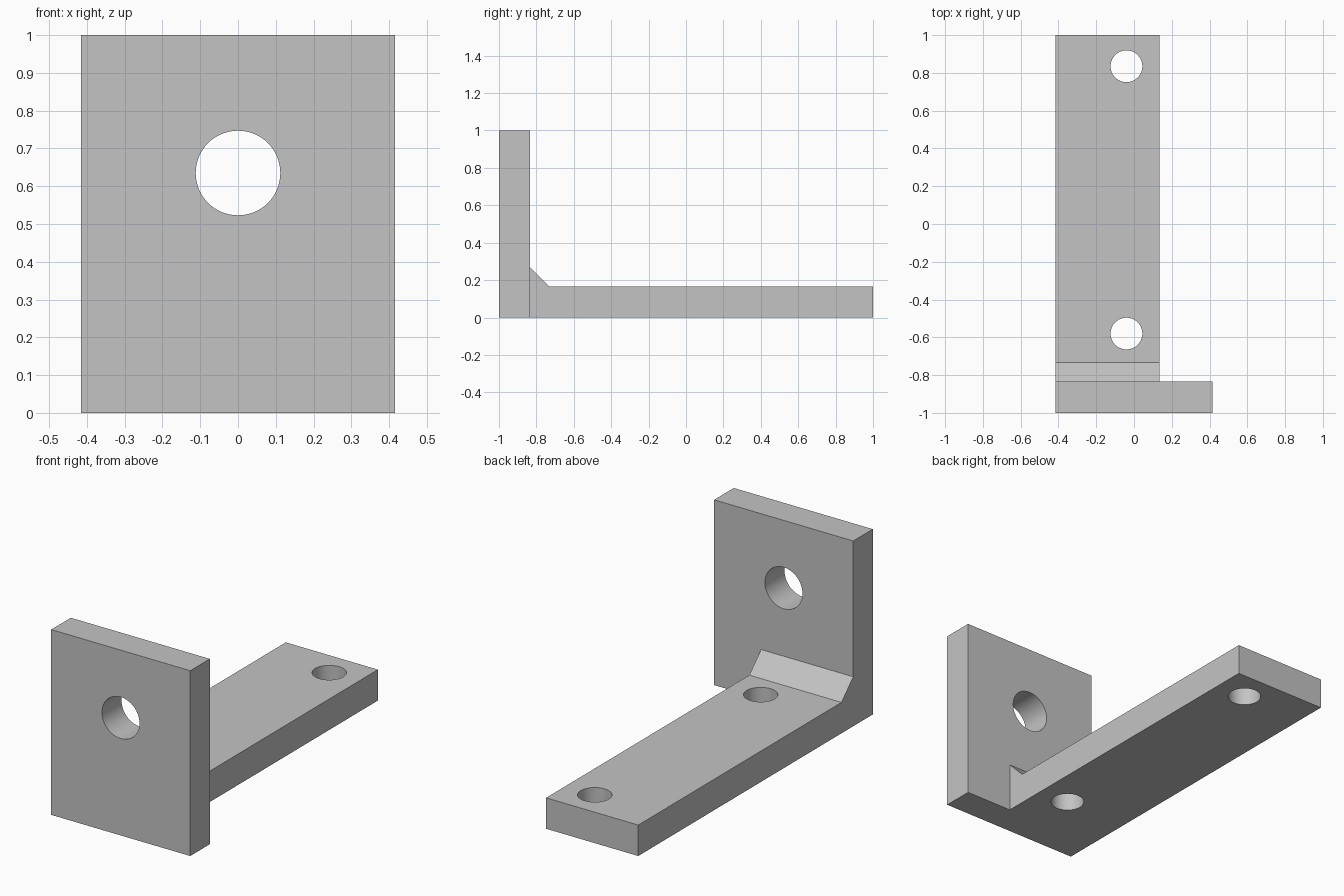
import bpy, bmesh, math
from mathutils import Matrix, Vector

default = bpy.data.objects.get("Cube")
if default:
    bpy.data.objects.remove(default, do_unlink=True)

# Main dimensions
HALF_W = 0.415      # half width of the upright plate
THICK = 0.167       # thickness of plate and arm
ARM_X = 0.135       # inner side of the arm
FILLET = 0.1        # corner chamfer leg
BACK = -1 + THICK   # rear face of the plate

grey = bpy.data.materials.new("plain grey")
grey.use_nodes = True
colour = (0.55, 0.55, 0.55, 1)
grey.diffuse_color = colour
grey.node_tree.nodes["Principled BSDF"].inputs["Base Color"].default_value = colour


def make_object(name, bm):
    bmesh.ops.recalc_face_normals(bm, faces=bm.faces)
    mesh = bpy.data.meshes.new(name)
    bm.to_mesh(mesh)
    bm.free()
    mesh.materials.append(grey)
    obj = bpy.data.objects.new(name, mesh)
    bpy.context.collection.objects.link(obj)
    return obj


def side_profile(name, points, x0, x1):
    """Extrude a (y, z) outline from x0 to x1."""
    bm = bmesh.new()
    face = bm.faces.new([bm.verts.new((x0, y, z)) for y, z in points])
    new = bmesh.ops.extrude_face_region(bm, geom=[face])["geom"]
    verts = [v for v in new if isinstance(v, bmesh.types.BMVert)]
    bmesh.ops.translate(bm, verts=verts, vec=Vector((x1 - x0, 0, 0)))
    return make_object(name, bm)


def hole_cutter(name, centre, radius, rotation=Matrix()):
    bm = bmesh.new()
    bmesh.ops.create_cone(bm, cap_ends=True, segments=64, radius1=radius,
                          radius2=radius, depth=0.5,
                          matrix=Matrix.Translation(centre) @ rotation)
    cutter = make_object(name, bm)
    cutter.hide_render = True
    return cutter


def combine(target, other, operation):
    """Apply a boolean and discard the second object."""
    mod = target.modifiers.new(operation.lower(), "BOOLEAN")
    mod.operation = operation
    mod.solver = "EXACT"
    mod.object = other
    bpy.context.view_layer.objects.active = target
    bpy.ops.object.modifier_apply(modifier=mod.name)
    bpy.data.objects.remove(other, do_unlink=True)


# Upright plate
bracket = side_profile("angle_bracket", [(-1, 0), (BACK, 0), (BACK, 1), (-1, 1)],
                       -HALF_W, HALF_W)

# Base arm with chamfered inner corner, rooted inside the plate
root = BACK - 0.05
arm = side_profile("base_arm", [(root, 0), (1, 0), (1, THICK), (BACK + FILLET, THICK),
                                (BACK, THICK + FILLET), (root, THICK + FILLET)],
                   -HALF_W, ARM_X)
combine(bracket, arm, "UNION")

# Merge the flush faces before drilling
bm = bmesh.new()
bm.from_mesh(bracket.data)
bmesh.ops.remove_doubles(bm, verts=bm.verts, dist=1e-5)
bmesh.ops.dissolve_limit(bm, angle_limit=math.radians(1), verts=bm.verts, edges=bm.edges)
bm.to_mesh(bracket.data)
bm.free()

# Large hole through the plate, two mounting holes through the arm
combine(bracket, hole_cutter("plate_hole", (0, -0.92, 0.635), 0.112,
                             Matrix.Rotation(math.pi / 2, 4, "X")), "DIFFERENCE")
for y in (-0.58, 0.835):
    combine(bracket, hole_cutter("arm_hole", (-0.04, y, 0.08), 0.084), "DIFFERENCE")

# Smooth hole walls, crisp edges elsewhere
bpy.ops.object.select_all(action="DESELECT")
bracket.select_set(True)
bpy.context.view_layer.objects.active = bracket
bpy.ops.object.shade_smooth_by_angle(angle=math.radians(30))
